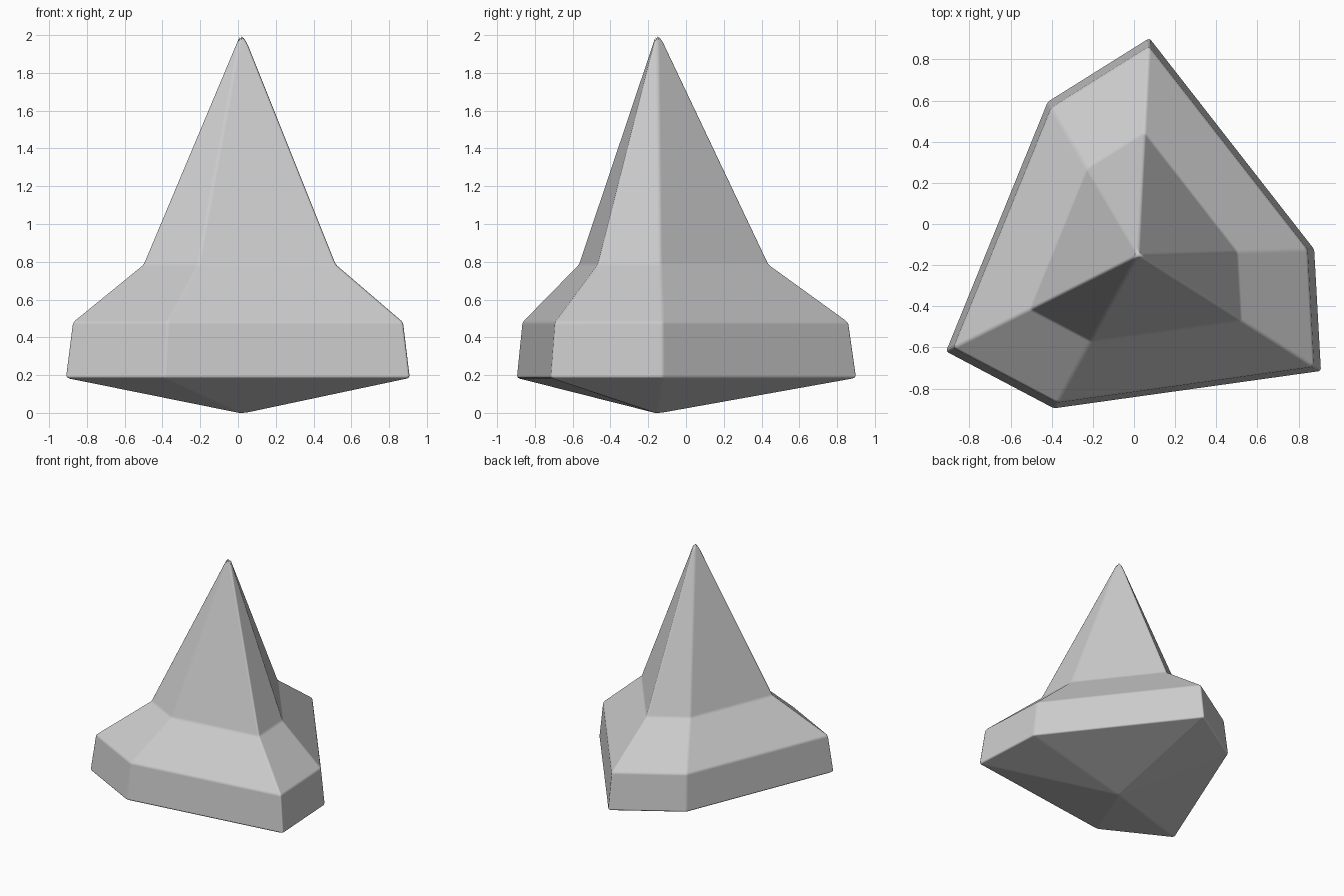
import bpy, bmesh

if "Cube" in bpy.data.objects:
    bpy.data.objects.remove(bpy.data.objects["Cube"])

# Irregular six-sided outline, as offsets from the axis through the tip
AXIS = (0.02, -0.15)
OUTLINE = [(0.055, 1.055), (-0.44, 0.745), (-0.935, -0.47),
           (-0.41, -0.747), (0.89, -0.565), (0.857, 0.027)]
# Profile of the crystal: (outline scale, height)
PROFILE = [(1.0, 0.185), (0.96, 0.48), (0.56, 0.785)]


def spire(name):
    bm = bmesh.new()
    # Stacked rings of the same outline
    rings = [[bm.verts.new((AXIS[0] + x * s, AXIS[1] + y * s, z))
              for x, y in OUTLINE] for s, z in PROFILE]
    low = bm.verts.new((*AXIS, -0.004))
    tip = bm.verts.new((*AXIS, 2.03))
    n = len(OUTLINE)
    for i in range(n):
        j = (i + 1) % n
        for a, b in zip(rings, rings[1:]):
            bm.faces.new((a[i], a[j], b[j], b[i]))
        # Pointed underside and tall point
        bm.faces.new((low, rings[0][j], rings[0][i]))
        bm.faces.new((tip, rings[-1][i], rings[-1][j]))
    bmesh.ops.recalc_face_normals(bm, faces=bm.faces)
    mesh = bpy.data.meshes.new(name)
    bm.to_mesh(mesh)
    bm.free()
    obj = bpy.data.objects.new(name, mesh)
    bpy.context.collection.objects.link(obj)
    return obj


crystal = spire("crystal_spire")
# Softly rounded edges
bevel = crystal.modifiers.new("soft_edges", 'BEVEL')
bevel.width = 0.012
bevel.segments = 2
bevel.limit_method = 'NONE'
bevel.harden_normals = True
bpy.context.view_layer.objects.active = crystal
crystal.select_set(True)
bpy.ops.object.shade_smooth_by_angle(angle=0.6)
